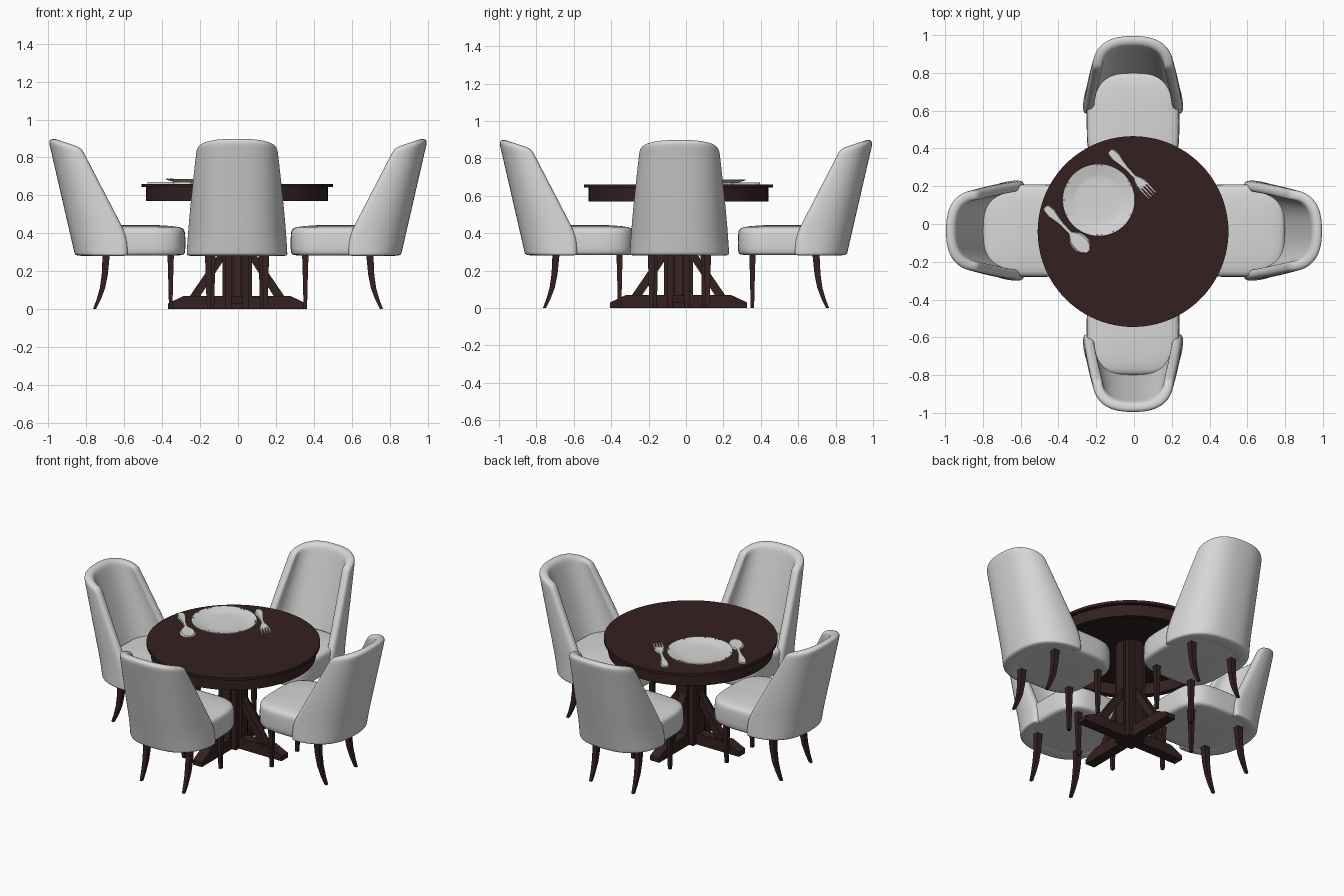
import bpy, bmesh, math
from mathutils import Matrix, Vector

if "Cube" in bpy.data.objects:
    bpy.data.objects.remove(bpy.data.objects["Cube"])


def material(name, rgb):
    m = bpy.data.materials.new(name)
    m.diffuse_color = (*rgb, 1)
    m.use_nodes = True
    m.node_tree.nodes["Principled BSDF"].inputs["Base Color"].default_value = m.diffuse_color
    return m


FABRIC = material("pale grey", (0.68, 0.68, 0.68))
WOOD = material("dark wood", (0.034, 0.0145, 0.0145))
PINK = material("pink", (0.6, 0.03, 0.2))
GREEN = material("green", (0.05, 0.4, 0.2))
CX, CY = -0.005, -0.04          # table centre


def obj(name, verts, faces, mat, smooth=False, subsurf=0):
    me = bpy.data.meshes.new(name)
    bm = bmesh.new()
    vs = [bm.verts.new(v) for v in verts]
    for f in faces:
        bm.faces.new([vs[i] for i in f])
    bmesh.ops.recalc_face_normals(bm, faces=bm.faces)
    bm.to_mesh(me)
    bm.free()
    me.materials.append(mat)
    o = bpy.data.objects.new(name, me)
    bpy.context.collection.objects.link(o)
    if smooth or subsurf:
        bpy.ops.object.select_all(action='DESELECT')
        o.select_set(True)
        bpy.context.view_layer.objects.active = o
        bpy.ops.object.shade_smooth_by_angle(angle=math.radians(180 if subsurf else 40))
    if subsurf:
        s = o.modifiers.new("smooth", 'SUBSURF')
        s.levels = s.render_levels = subsurf
    return o


def loft(name, rings, mat, caps=True, **kw):
    n, k = len(rings[0]), len(rings)
    verts = [v for r in rings for v in r]
    faces = [(i * n + j, i * n + (j + 1) % n, (i + 1) % k * n + (j + 1) % n, (i + 1) % k * n + j)
             for i in range(k - 1 if caps else k) for j in range(n)]
    if caps:
        faces += [tuple(range(n)), tuple(range((k - 1) * n, k * n))]
    return obj(name, verts, faces, mat, **kw)


def lathe(name, profile, centre, mat, n=96, caps=True):
    rings = [[(centre[0] + r * math.cos(2 * math.pi * i / n),
               centre[1] + r * math.sin(2 * math.pi * i / n), z) for i in range(n)]
             for r, z in profile]
    return loft(name, rings, mat, caps=caps, smooth=True)


def leg(name, x, path):
    rings = [[(x + a * h, y + b * h, z) for a, b in ((-1, -1), (1, -1), (1, 1), (-1, 1))]
             for y, z, h in path]
    return loft(name, rings, WOOD)


def spow(v, p):
    return math.copysign(abs(v) ** p, v)


# ---- chair (built at the back, facing -y) ----
def chair_back():
    rows = [0, 0.025, 0.1, 0.2, 0.35, 0.5, 0.65, 0.8, 0.93, 1]
    N = 20
    M = len(rows)
    verts = []
    for inner in (0, 1):
        for h in rows:
            ze = 0.28 + 0.57 * h
            f = 0.58 + max(0, ze - 0.38) / 0.47 * 0.245
            b = 0.86 + 0.142 * h - inner * (0.10 - 0.045 * h)
            w = 0.268 - 0.055 * h ** 1.3 - inner * 0.052
            for i in range(N + 1):
                a = math.pi * i / N
                s = max(0, math.sin(a))
                zt = 0.85 + 0.05 * s ** 0.7
                verts.append((w * spow(math.cos(a), 0.8), f + (b - f) * s ** 0.8,
                              0.28 + (zt - 0.28) * h))

    def v(k, r, i):
        return (k * M + r) * (N + 1) + i
    faces = []
    for k in (0, 1):
        faces += [(v(k, r, i), v(k, r, i + 1), v(k, r + 1, i + 1), v(k, r + 1, i))
                  for r in range(M - 1) for i in range(N)]
    for r in (0, M - 1):                       # bottom edge and top rim
        faces += [(v(0, r, i), v(0, r, i + 1), v(1, r, i + 1), v(1, r, i)) for i in range(N)]
    for i in (0, N):                           # front edges of the wings
        faces += [(v(0, r, i), v(0, r + 1, i), v(1, r + 1, i), v(1, r, i)) for r in range(M - 1)]
    return obj("chair_back", verts, faces, FABRIC, subsurf=2)


def seat():
    rings = []
    for sc, z in ((0.5, 0.283), (0.96, 0.283), (1, 0.29), (1.005, 0.35), (1, 0.40), (0.98, 0.42),
                  (0.92, 0.433), (0.6, 0.442), (0.25, 0.445)):
        ring = []
        for i in range(48):
            a = 2 * math.pi * i / 48
            ring.append((0.245 * sc * spow(math.cos(a), 0.55),
                         0.54 + 0.262 * sc * spow(math.sin(a), 0.55), z))
        rings.append(ring)
    return loft("seat", rings, FABRIC, subsurf=1)


parts = [chair_back(), seat()]
for sx in (-1, 1):
    parts.append(leg("front_leg", sx * 0.13, [(0.355, 0, 0.009), (0.355, 0.2, 0.014), (0.355, 0.29, 0.017)]))
    parts.append(leg("back_leg", sx * 0.15, [(0.757, 0, 0.008), (0.735, 0.05, 0.011), (0.715, 0.11, 0.014),
                                            (0.703, 0.18, 0.016), (0.695, 0.29, 0.019)]))
for k in range(4):
    shift = Vector((-0.005, 0, 0)) if k % 2 == 0 else Vector((0, -0.035, 0))
    mat = Matrix.Translation(shift) @ Matrix.Rotation(k * math.pi / 2, 4, 'Z')
    for p in parts:
        o = p if k == 0 else p.copy()
        if k:
            bpy.context.collection.objects.link(o)
        o.matrix_world = mat

# ---- table ----
lathe("table_top", [(0.505, 0.643), (0.505, 0.66)], (CX, CY), WOOD)
lathe("table_apron", [(0.48, 0.57), (0.48, 0.645), (0.445, 0.645), (0.445, 0.57)], (CX, CY), WOOD, caps=False)


def prism(name, pts, half, mat, turn=0.0, origin=(CX, CY)):
    """Extrude an r-z outline sideways, then turn it about the table axis."""
    m = Matrix.Translation((*origin, 0)) @ Matrix.Rotation(turn, 4, 'Z')
    return loft(name, [[m @ Vector((r, s, z)) for r, z in pts] for s in (-half, half)], mat)


prism("column", [(-0.062, 0), (0.062, 0), (0.062, 0.645), (-0.062, 0.645)], 0.062, WOOD)
for k in range(4):
    t = k * math.pi / 2
    prism("table_foot", [(0, 0), (0.365, 0), (0.365, 0.03), (0.28, 0.07), (0, 0.07)], 0.032, WOOD, t)
    prism("brace", [(0.20, 0.06), (0.255, 0.06), (0.05, 0.36), (0.05, 0.29)], 0.022, WOOD, t)
    prism("column_rib", [(0.05, 0.06), (0.078, 0.06), (0.078, 0.645), (0.05, 0.645)], 0.03, WOOD, t)

# ---- plate with a few painted dots ----
PX, PY = -0.187, 0.127
lathe("plate", [(0.10, 0.66), (0.13, 0.664), (0.192, 0.683), (0.191, 0.687), (0.175, 0.684),
                (0.135, 0.672), (0.12, 0.670), (0.05, 0.670)], (PX, PY), FABRIC)
for i, deg in enumerate((25, 32, 85, 92, 150, 157, 180, 205, 268, 275, 295, 335)):
    a = math.radians(deg)
    lathe("plate_dot", [(0.005, 0.682), (0.005, 0.688)],
          (PX + 0.184 * math.cos(a), PY + 0.184 * math.sin(a)), (PINK, GREEN)[i % 2], n=8)


# ---- cutlery: flat outlines given as (distance along, half width) ----
def cutlery(name, start, end, prof):
    d = Vector(end) - Vector(start)
    m = Matrix.Translation((*start, 0)) @ Matrix.Rotation(math.atan2(d.y, d.x), 4, 'Z')
    rings = [[m @ Vector((s, y, z)) for y, z in ((-w, 0.661), (w, 0.661), (w * 0.8, 0.671), (-w * 0.8, 0.671))]
             for s, w in prof]
    loft(name, rings, FABRIC)
    return m


handle = [(0, 0.012), (0.012, 0.022), (0.05, 0.025), (0.085, 0.017), (0.13, 0.010), (0.19, 0.009)]
m = cutlery("fork", (-0.128, 0.388), (0.10, 0.148), handle + [(0.215, 0.022), (0.235, 0.029), (0.262, 0.030)])
for j in range(4):
    y = -0.024 + 0.016 * j
    loft("fork_tine", [[m @ Vector((s, y + a * w, z)) for a, z in ((-1, 0.661), (1, 0.661), (1, 0.67), (-1, 0.67))]
                       for s, w in ((0.255, 0.0055), (0.328, 0.003))], FABRIC)
cutlery("spoon", (-0.47, 0.09), (-0.24, -0.148), handle + [(0.205, 0.02), (0.225, 0.038), (0.255, 0.047),
                                                         (0.285, 0.046), (0.31, 0.034), (0.328, 0.012)])
